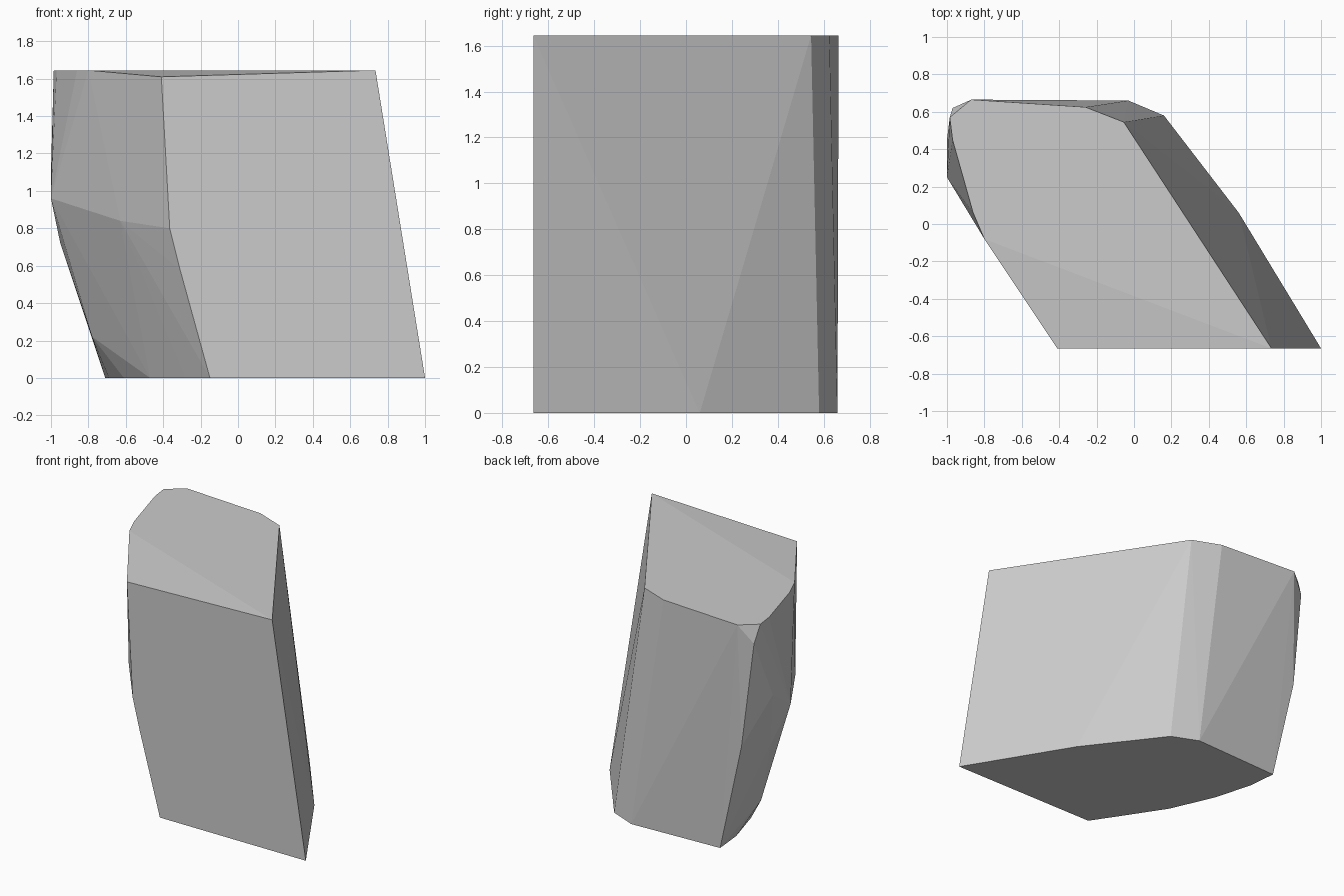
import bpy
import bmesh

default_cube = bpy.data.objects.get("Cube")
if default_cube:
    bpy.data.objects.remove(default_cube, do_unlink=True)

FRONT_Y = -0.665
HEIGHT = 1.645


def make_material(name, colour):
    material = bpy.data.materials.new(name)
    material.use_nodes = True
    material.diffuse_color = colour
    shader = next(n for n in material.node_tree.nodes if n.type == "BSDF_PRINCIPLED")
    shader.inputs["Base Color"].default_value = colour
    return material


def ring_at(outline, height):
    """Lift a flat outline to one level."""
    return [(x, y, height) for x, y in outline]


def make_hull(name, points, material):
    """Wrap points in a closed faceted convex solid."""
    bm = bmesh.new()
    for point in points:
        bm.verts.new(point)
    bmesh.ops.convex_hull(bm, input=bm.verts[:], use_existing_faces=False)
    loose = [v for v in bm.verts if not v.link_faces]
    bmesh.ops.delete(bm, geom=loose, context="VERTS")
    bmesh.ops.recalc_face_normals(bm, faces=bm.faces[:])
    mesh = bpy.data.meshes.new(name)
    bm.to_mesh(mesh)
    bm.free()
    mesh.materials.append(material)
    for polygon in mesh.polygons:
        polygon.use_smooth = False
    part = bpy.data.objects.new(name, mesh)
    bpy.context.collection.objects.link(part)
    return part


# Footprint on the ground, from the front corner round the back
base_outline = [
    (1, FRONT_Y), (0.56, 0.06), (0.42, 0.23), (0.16, 0.58),
    (-0.03, 0.66), (-0.71, 0.63), (-0.69, 0.42), (-0.61, 0.14),
    (-0.47, -0.18), (-0.28, -0.47), (-0.15, FRONT_Y),
]

# Flat upper surface
top_outline = [
    (0.735, FRONT_Y), (-0.055, 0.545), (-0.26, 0.625), (-0.87, 0.665),
    (-0.985, 0.57), (-0.97, 0.45), (-0.86, 0.06), (-0.8, -0.08),
]

# Edge of the front face on the bulging side
front_edge = [(-0.41, 1.61), (-0.365, 0.8), (-0.31, 0.58)]

# Bulge of the side and the clipped back corner
side_bulge = [
    (-0.97, 0.62, 1.52), (-0.885, 0.64, 0.77),
    (-1, 0.45, 1.1), (-1, 0.25, 0.96), (-0.95, 0.4, 0.72),
    (-0.84, 0, 0.96), (-0.63, -0.33, 0.84), (-0.78, 0.27, 0.22),
]

points = ring_at(base_outline, 0) + ring_at(top_outline, HEIGHT)
points += [(x, FRONT_Y, z) for x, z in front_edge] + side_bulge

stone_grey = make_material("stone grey", (0.6, 0.6, 0.6, 1))
make_hull("faceted_block", points, stone_grey)
